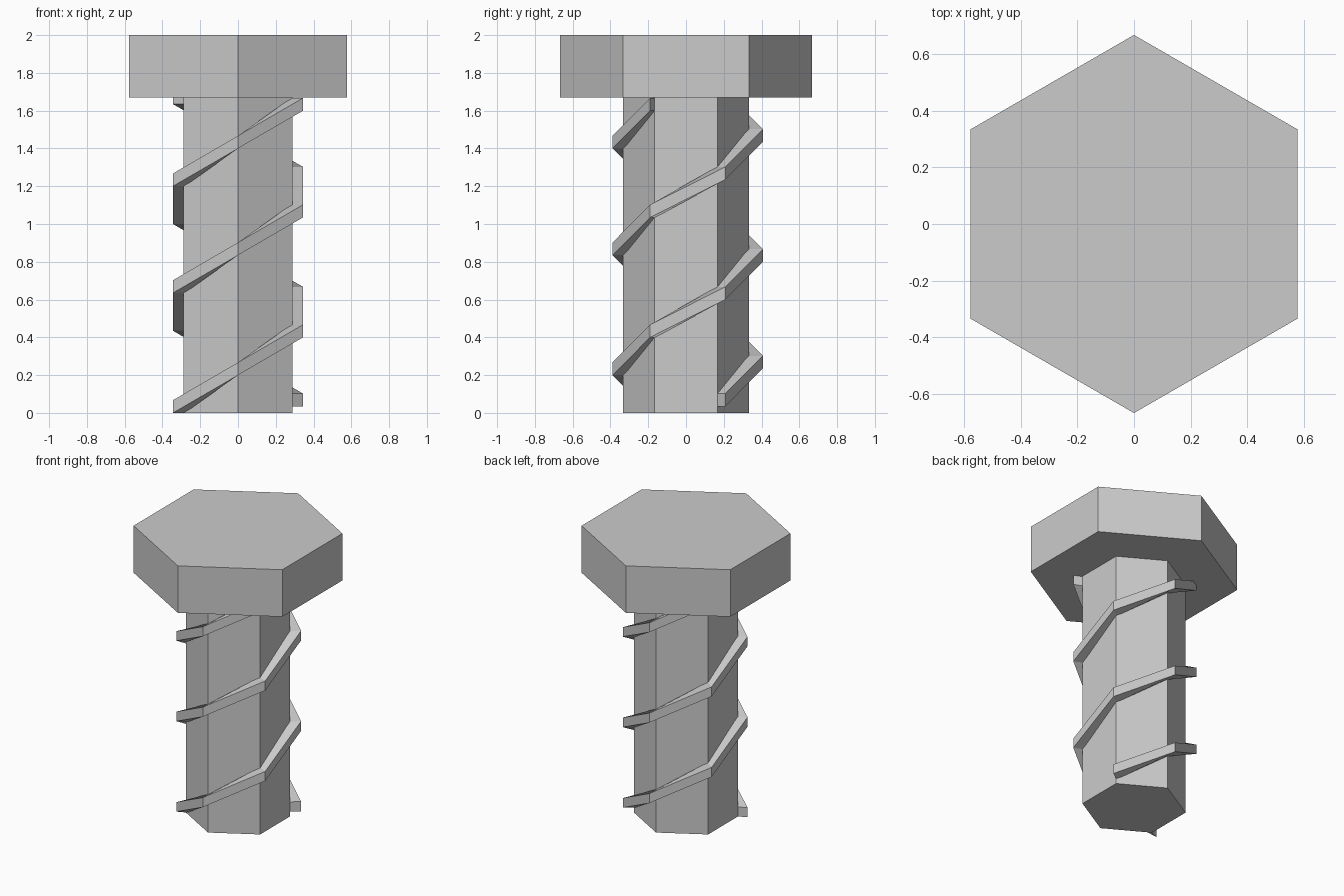
import bpy, bmesh
from math import sin, cos, radians

if "Cube" in bpy.data.objects:
    bpy.data.objects.remove(bpy.data.objects["Cube"])


def make_object(name, bm):
    bmesh.ops.recalc_face_normals(bm, faces=bm.faces)
    mesh = bpy.data.meshes.new(name)
    bm.to_mesh(mesh)
    bm.free()
    obj = bpy.data.objects.new(name, mesh)
    bpy.context.collection.objects.link(obj)
    return obj


def hex_prism(name, radius, z0, z1):
    bm = bmesh.new()
    rings = [[bm.verts.new((radius * cos(radians(30 + 60 * i)),
                            radius * sin(radians(30 + 60 * i)), z))
              for i in range(6)] for z in (z0, z1)]
    for ring in rings:
        bm.faces.new(ring)
    for i in range(6):
        j = (i + 1) % 6
        bm.faces.new((rings[0][i], rings[0][j], rings[1][j], rings[1][i]))
    return make_object(name, bm)


def thread(name, start_angle, z_start, steps=8):
    # rectangular section swept corner to corner around the hexagonal shaft
    inner, outer, height, rise, y_shift = 0.325, 0.398, 0.067, 0.2, 0.009
    bm = bmesh.new()
    sections = []
    for k in range(steps + 1):
        a = radians(start_angle + 60 * k)
        z = z_start + rise * k
        corners = ((inner, 0, 0), (outer, 0, y_shift),
                   (outer, height, y_shift), (inner, height, 0))
        sections.append([bm.verts.new((r * cos(a), r * sin(a) + dy, z + dz))
                         for r, dz, dy in corners])
    for s, t in zip(sections, sections[1:]):
        for i in range(4):
            j = (i + 1) % 4
            bm.faces.new((s[i], s[j], t[j], t[i]))
    bm.faces.new(sections[0])
    bm.faces.new(sections[-1])
    return make_object(name, bm)


# Hexagonal bolt head and shaft
hex_prism("bolt_head", 0.667, 1.67, 2.0)
hex_prism("bolt_shaft", 0.333, 0.0, 1.67)

# Two interleaved threads
thread("thread_a", 210, 0.0)
thread("thread_b", 30, 0.035)
